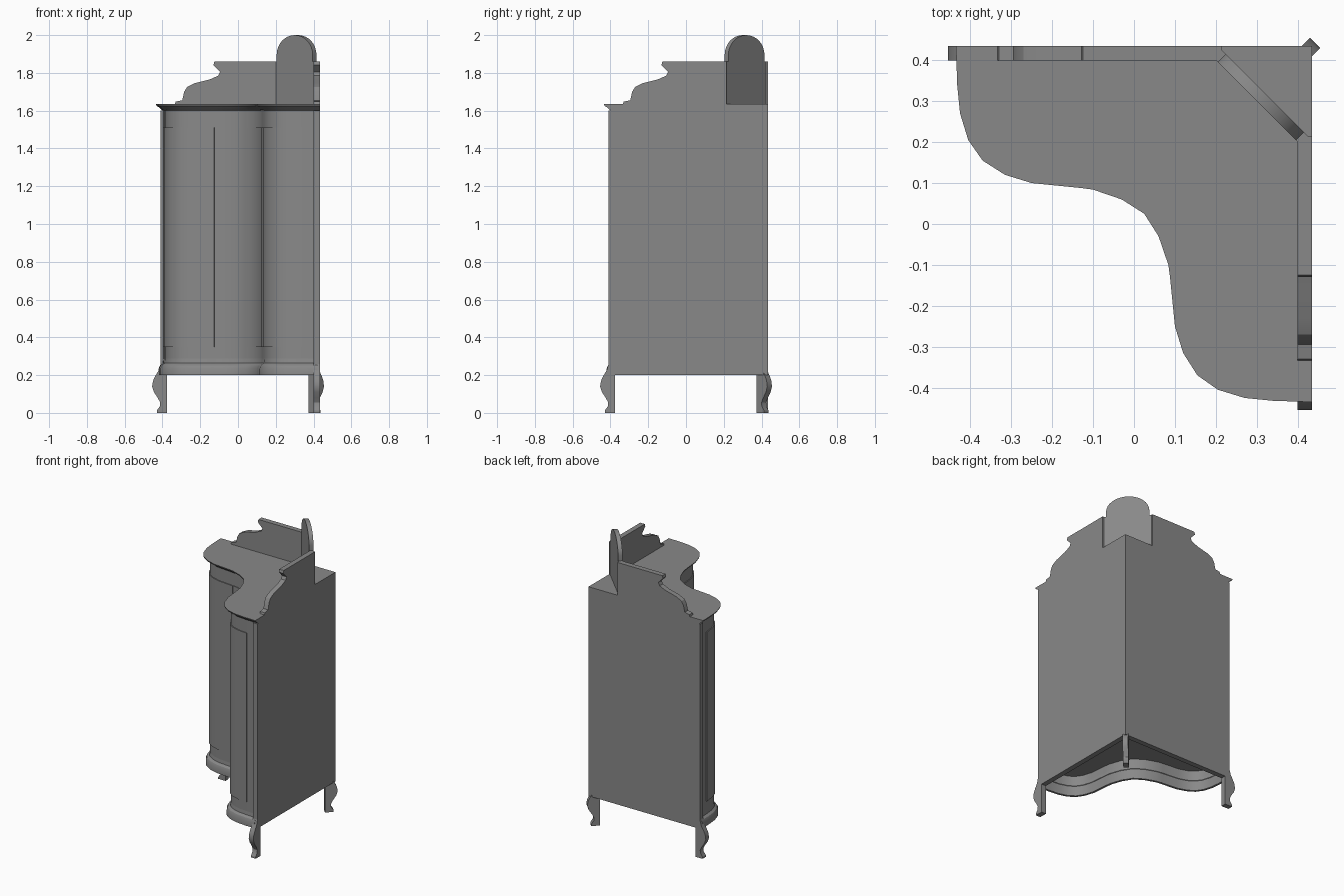
import bpy, bmesh, math
from mathutils import Vector

old = bpy.data.objects.get("Cube")
if old:
    bpy.data.objects.remove(old)

grey = bpy.data.materials.new("plain_grey")
grey.use_nodes = True
grey.diffuse_color = (0.25, 0.25, 0.25, 1)
grey.node_tree.nodes["Principled BSDF"].inputs["Base Color"].default_value = (0.25, 0.25, 0.25, 1)

# Serpentine front: one half, mirrored across the diagonal
half = [(-.435, .42), (-.432, .34), (-.425, .27), (-.405, .205), (-.37, .155), (-.315, .12),
        (-.25, .1), (-.13, .088), (-.1, .084), (-.03, .06)]
front = [Vector(p) for p in half + [(.025, .025)] + [(y, x) for x, y in reversed(half)]]


def finish(name, bm):
    bmesh.ops.recalc_face_normals(bm, faces=bm.faces[:])
    mesh = bpy.data.meshes.new(name)
    bm.to_mesh(mesh)
    bm.free()
    mesh.materials.append(grey)
    ob = bpy.data.objects.new(name, mesh)
    bpy.context.collection.objects.link(ob)
    bpy.ops.object.select_all(action='DESELECT')
    ob.select_set(True)
    bpy.context.view_layer.objects.active = ob
    bpy.ops.object.shade_smooth_by_angle(angle=math.radians(30))
    return ob


def inset_path(d):
    """Front line moved inward by d, with mitred corners."""
    out = []
    last = len(front) - 1
    for i, p in enumerate(front):
        if i == 0:
            out.append(p + Vector((d, 0)))
        elif i == last:
            out.append(p + Vector((0, d)))
        else:
            a = (p - front[i - 1]).normalized()
            b = (front[i + 1] - p).normalized()
            na, nb = Vector((-a.y, a.x)), Vector((-b.y, b.x))
            m = (na + nb).normalized()
            out.append(p + m * (d / m.dot(na)))
    return out


def footprint(d, corner):
    pts = inset_path(d)
    pts[0].y = corner
    pts[-1].x = corner
    return pts + [Vector((corner, corner))]


def loft(name, rings):
    """Closed solid through a list of (outline, height) rings."""
    bm = bmesh.new()
    loops = [[bm.verts.new((p.x, p.y, z)) for p in pts] for pts, z in rings]
    n = len(loops[0])
    for lo, hi in zip(loops, loops[1:]):
        for i in range(n):
            j = (i + 1) % n
            bm.faces.new((lo[i], lo[j], hi[j], hi[i]))
    bm.faces.new(loops[0])
    bm.faces.new(loops[-1])
    return finish(name, bm)


def board(name, profile, origin, along, thick):
    """Upright plank: profile of (distance along, height), centred in thickness."""
    u = Vector((*along, 0)).normalized()
    v = Vector((-u.y, u.x, 0)) * thick / 2
    o = Vector((*origin, 0))
    bm = bmesh.new()
    sides = [[bm.verts.new(o + u * a + s * v + Vector((0, 0, z))) for a, z in profile]
             for s in (-1, 1)]
    n = len(profile)
    for i in range(n):
        j = (i + 1) % n
        bm.faces.new((sides[0][i], sides[0][j], sides[1][j], sides[1][i]))
    for s in sides:
        bm.faces.new(s)
    return finish(name, bm)


# Body with hollow skirt underneath and a moulded base
body = [(.33, .045), (.2, .03), (.2, .015), (.235, .015), (.252, .022), (.265, .04), (1.605, .04)]
loft("cabinet_body", [(footprint(d, .42), z) for z, d in body])

# Flared top slab
top = [(1.6, .04), (1.606, .028), (1.618, .016), (1.625, .004), (1.635, 0)]
loft("cabinet_top", [(footprint(d, .435), z) for z, d in top])

# Door panels: thin curved plates following the front
for name, a, b, d in (("left_panel", 1, 7, .034), ("middle_panel", 7, 13, .037), ("right_panel", 13, 19, .034)):
    outline = inset_path(d)[a:b + 1] + inset_path(.043)[a:b + 1][::-1]
    loft(name, [(outline, .35), (outline, 1.51)])

# Parts that repeat on the back and on the side
wall = [(-.435, .2), (.41, .2), (.41, 1.602), (-.435, 1.602)]
gallery = [(-.215, 1.63), (.335, 1.63), (.33, 1.648), (.295, 1.655), (.285, 1.7), (.27, 1.725),
           (.23, 1.745), (.15, 1.765), (.105, 1.785), (.095, 1.805), (.13, 1.842), (.125, 1.86),
           (-.215, 1.86)]
leg = [(.375, .26), (.375, 0), (.43, 0), (.43, .012), (.414, .035), (.412, .055), (.425, .08),
       (.445, .11), (.455, .14), (.45, .17), (.438, .195), (.42, .225), (.41, .26)]
for side, origin, along in (("back", (0, .4175), (-1, 0)), ("side", (.4175, 0), (0, -1))):
    board(side + "_wall", wall, origin, along, .035)
    board(side + "_gallery_board", gallery, origin, along, .035)
    board(side + "_front_leg", leg, origin, along, .035)
board("corner_leg", leg, (.121, .121), (1, 1), .035)

# Arched board set across the corner
arch = [(.135 * math.cos(t), 1.895 + .105 * math.sin(t))
        for t in (math.pi * k / 16 for k in range(17))]
crest = [(-.155, 1.63), (.155, 1.63), (.155, 1.86), (.135, 1.86)] + arch + [(-.135, 1.86), (-.155, 1.86)]
board("corner_crest", crest, (.31, .31), (1, -1), .028)
